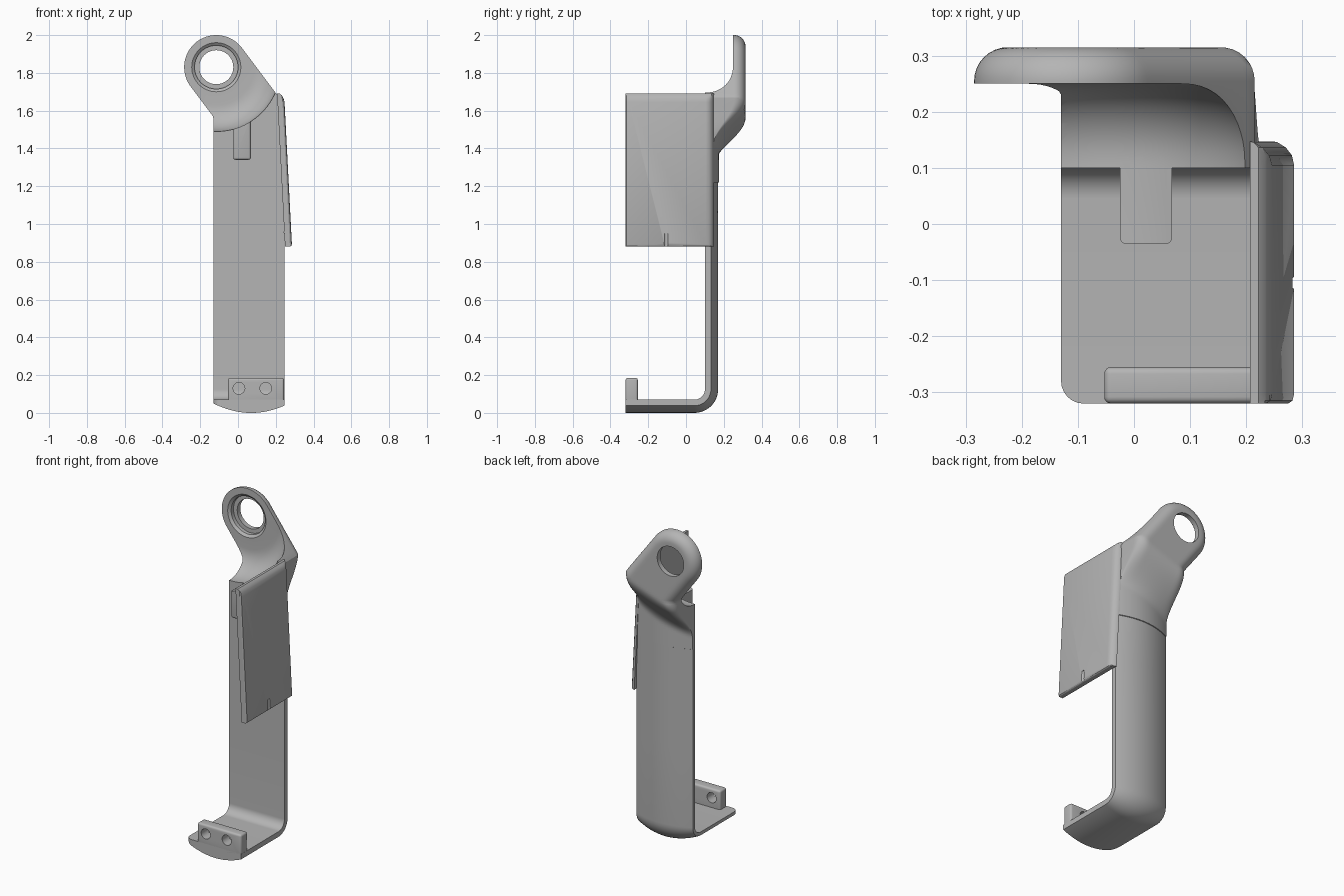
import bpy, bmesh, math
from mathutils import Vector, Matrix

if "Cube" in bpy.data.objects:
    bpy.data.objects.remove(bpy.data.objects["Cube"])

grey = bpy.data.materials.new("plain grey")
grey.use_nodes = True
colour = (0.46, 0.46, 0.46, 1)
grey.diffuse_color = colour
grey.node_tree.nodes["Principled BSDF"].inputs["Base Color"].default_value = colour

RX, RZ, RAD = -0.115, 1.83, 0.17      # mounting ring centre and radius
LEFT, RIGHT, INNER = -0.13, 0.245, 0.10


def clamp(v):
    return max(0.0, min(1.0, v))


def make(name, bm):
    bmesh.ops.recalc_face_normals(bm, faces=bm.faces)
    me = bpy.data.meshes.new(name)
    bm.to_mesh(me)
    bm.free()
    me.materials.append(grey)
    ob = bpy.data.objects.new(name, me)
    bpy.context.collection.objects.link(ob)
    return ob


def activate(ob):
    bpy.ops.object.select_all(action='DESELECT')
    ob.select_set(True)
    bpy.context.view_layer.objects.active = ob


def cut(ob, cutter):
    mod = ob.modifiers.new("cut", 'BOOLEAN')
    mod.operation, mod.solver, mod.object = 'DIFFERENCE', 'EXACT', cutter
    activate(ob)
    bpy.ops.object.modifier_apply(modifier=mod.name)


def smooth(ob, angle=30):
    activate(ob)
    bpy.ops.object.shade_smooth_by_angle(angle=math.radians(angle))


def loft(name, loops):
    bm = bmesh.new()
    rows = [[bm.verts.new(p) for p in loop] for loop in loops]
    n = len(rows[0])
    for a, b in zip(rows, rows[1:]):
        for i in range(n):
            bm.faces.new((a[i], a[(i + 1) % n], b[(i + 1) % n], b[i]))
    bm.faces.new(rows[0])
    bm.faces.new(rows[-1])
    return make(name, bm)


def box(name, lo, hi, bevel):
    bm = bmesh.new()
    bmesh.ops.create_cube(bm, size=1)
    for v in bm.verts:
        v.co = Vector([(a + b) / 2 + c * (b - a) for a, b, c in zip(lo, hi, v.co)])
    bmesh.ops.bevel(bm, geom=bm.edges[:], offset=bevel, segments=4, profile=0.5, affect='EDGES')
    return make(name, bm)


def rod(name, radius, depth, rotation, place):
    bm = bmesh.new()
    bmesh.ops.create_cone(bm, cap_ends=True, segments=32, radius1=radius, radius2=radius,
                          depth=depth, matrix=Matrix.Translation(place) @ rotation)
    return make(name, bm)


# Outline of the upright, neck and ring
def edges(z):
    h = z - RZ
    tangent = 0.6 * RAD
    circle = math.sqrt(max(0, RAD ** 2 - h ** 2))
    left = RX - circle if h > -tangent else min(LEFT, RX - (RAD + 0.6 * h) / 0.8)
    side = RIGHT - 0.03 * clamp((z - 0.95) / 0.65)
    right = RX + circle if h > tangent else min(side, RX + (RAD - 0.6 * h) / 0.8)
    return left, right


def thickness(x, z):
    crowned = 0.07 - 0.05 * ((x - 0.07) / 0.2) ** 2
    if z < 1.22:
        return crowned
    left, right = edges(z)
    px, pz = x - RX, z - RZ
    along = 0.8 * pz - 0.6 * px
    d = RAD - (math.hypot(px, pz) if along > 0 else abs(0.8 * px + 0.6 * pz))
    d = min(d, right - x)
    if z < 1.567:
        d = max(d, min(x - left, right - x))
    r = 0.06
    d = max(0, min(r, d))
    lug = 0.215 - r + math.sqrt(r * r - (r - d) ** 2)
    t = clamp((z - 0.13 * (x - LEFT) / 0.36 - 1.29) / 0.25)
    t = t * t * (3 - 2 * t)
    return (crowned + 0.004) * (1 - t) + lug * t


# Section rows: flat inner side, crowned outer side
def section(y, z, ny, nz, left, right, n=30):
    xs = [left + (right - left) * (1 - math.cos(math.pi * i / n)) / 2 for i in range(n + 1)]
    inner = [(x, y, z) for x in xs]
    outer = []
    for x in reversed(xs):
        t = thickness(x, z)
        outer.append((x, y + ny * t, z + nz * t))
    return inner + outer


loops = []
corner = 0.04
for i in range(7):
    a = math.pi / 2 * i / 6
    inset = corner * (1 - math.sin(a))
    loops.append(section(-0.32 + corner * (1 - math.cos(a)), 0.07, 0, -1, LEFT + inset, RIGHT))
for i in range(13):
    a = math.pi / 2 * i / 12
    s, c = math.sin(a), math.cos(a)
    loops.append(section(0.045 + 0.055 * s, 0.125 - 0.055 * c, s, -c, LEFT, RIGHT))
heights = [0.6, 0.95, 1.219] + [1.221 + 0.0125 * i for i in range(41)]
heights += [RZ + RAD * math.sin(-0.6 + 2.15 * i / 30) for i in range(31)]
for z in heights:
    loops.append(section(INNER, z, 1, 0, *edges(z)))
body = loft("bracket_body", loops)

# Turned cutter: bore, counterbore and the large concave clearance
profile = [(0.09, 0.5), (0.09, 0.285), (0.115, 0.285), (0.115, 0.262), (0.13, 0.25)]
for i in range(13):
    a = math.pi / 2 * i / 12
    profile.append((0.2 + 0.14 * math.sin(a), 0.11 + 0.14 * math.cos(a)))
profile.append((0.34, -0.6))
SEG = 96
ring_cutter = loft("ring_cutter", [
    [(RX + r * math.cos(2 * math.pi * k / SEG), y, RZ + r * math.sin(2 * math.pi * k / SEG))
     for k in range(SEG)] for r, y in profile])

# Front tab, trimmed by the same clearance
tab = box("front_tab", (-0.025, -0.036, 1.34), (0.068, 0.12, 1.58), 0.012)
for ob in (body, tab):
    cut(ob, ring_cutter)

# Foot lip with two through holes
lip = box("foot_lip", (-0.053, -0.32, 0.045), (0.244, -0.255, 0.185), 0.012)
cutters = [ring_cutter]
for x in (0.005, 0.147):
    hole = rod("lip_hole_cutter", 0.031, 0.3, Matrix.Rotation(math.pi / 2, 4, 'X'), (x, -0.29, 0.13))
    cut(lip, hole)
    cutters.append(hole)

# Leaning side panel with rounded outer edges
plan = [(0, -0.32), (0.026, -0.32), (0.034, -0.315), (0.037, -0.303), (0.037, 0.105),
        (0.033, 0.122), (0.022, 0.136), (0.006, 0.146), (0, 0.147)]


def panel_row(z, shrink):
    base = 0.249 - 0.042 * (z - 0.88) / 0.81
    return [(base + min(px, 0.037 - shrink), y, z) for px, y in plan]


panel = loft("side_panel", [panel_row(z, s) for z, s in (
    (0.88, 0.01), (0.884, 0.004), (0.892, 0), (1.645, 0), (1.665, 0.004), (1.68, 0.011), (1.69, 0.022))])
notch = rod("notch_cutter", 0.011, 0.2, Matrix.Identity(4), (0.289, -0.105, 0.85))
cut(panel, notch)
cutters.append(notch)

for c in cutters:
    bpy.data.objects.remove(c)
for ob in (body, tab, lip, panel):
    smooth(ob)
